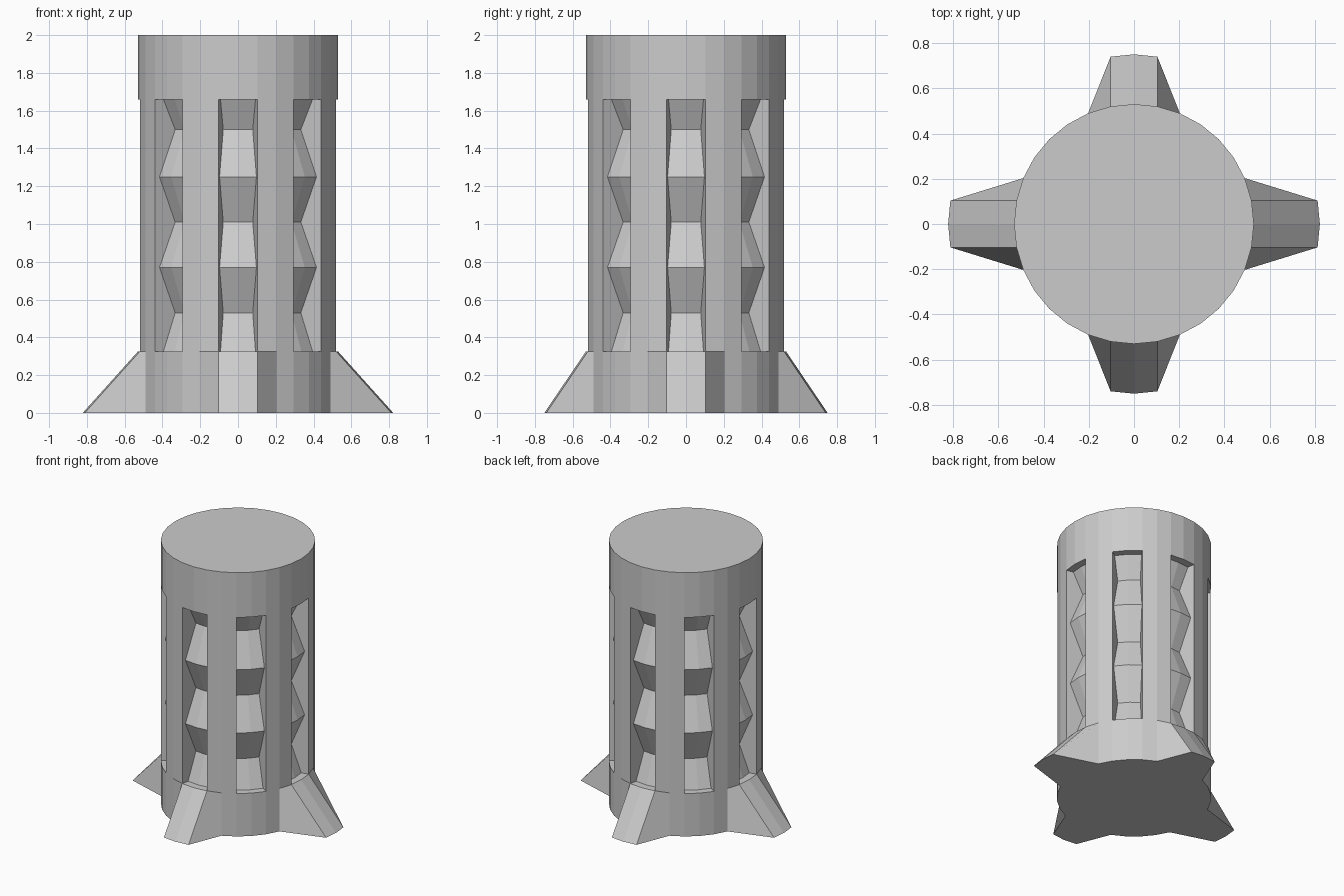
import bpy, bmesh
from math import sin, cos, pi

if "Cube" in bpy.data.objects:
    bpy.data.objects.remove(bpy.data.objects["Cube"])

N = 32                      # sides of the drum
R = 0.53                    # outer radius
Z_BASE, Z_CAP, Z_TOP = 0.325, 1.66, 2.0
# ribbed core seen through the slots: (height, radius)
RIBS = [(Z_BASE, 0.475), (0.53, 0.40), (0.77, 0.50), (1.01, 0.40),
        (1.25, 0.50), (1.50, 0.40), (Z_CAP, 0.475)]

bm = bmesh.new()


def pt(k, r, z, push=(0, 0)):
    a = 2 * pi * k / N
    return (r * cos(a) + push[0], r * sin(a) + push[1], z)


def face(points):
    return bm.faces.new([bm.verts.new(p) for p in points])


def foot(k):
    # bottom ring points; three neighbours on each axis are pulled out as a foot
    for c, d in ((0, (0.292, 0)), (8, (0, 0.22)), (16, (-0.292, 0)), (24, (0, -0.22))):
        if (k - c + 1) % N <= 2:
            return pt(k, R, 0, d)
    return pt(k, R, 0)


def is_slot(k):
    # slots and pillars are two facets wide each, slots centred on every 45 degrees
    return k % 4 in (3, 0)


for k in range(N):
    j = k + 1
    # flared base and top band
    face([foot(k), foot(j), pt(j, R, Z_BASE), pt(k, R, Z_BASE)])
    face([pt(k, R, Z_CAP), pt(j, R, Z_CAP), pt(j, R, Z_TOP), pt(k, R, Z_TOP)])
    if is_slot(k):
        # ribbed core
        for (z0, r0), (z1, r1) in zip(RIBS, RIBS[1:]):
            face([pt(k, r0, z0), pt(j, r0, z0), pt(j, r1, z1), pt(k, r1, z1)])
        # slot sill and slot ceiling
        for z, r in (RIBS[0], RIBS[-1]):
            face([pt(k, R, z), pt(j, R, z), pt(j, r, z), pt(k, r, z)])
    else:
        # pillar face
        face([pt(k, R, Z_BASE), pt(j, R, Z_BASE), pt(j, R, Z_CAP), pt(k, R, Z_CAP)])
    # slot side wall, one quad per rib
    if is_slot(k) != is_slot(k - 1):
        face([pt(k, R, Z_CAP), pt(k, R, Z_BASE)] + [pt(k, r, z) for z, r in RIBS])

# closed bottom and top
face([foot(k) for k in range(N)])
face([pt(k, R, Z_TOP) for k in range(N)])

bmesh.ops.remove_doubles(bm, verts=bm.verts[:], dist=1e-4)
bmesh.ops.recalc_face_normals(bm, faces=bm.faces[:])

mesh = bpy.data.meshes.new("slotted_drum")
bm.to_mesh(mesh)
bm.free()
drum = bpy.data.objects.new("slotted_drum", mesh)
bpy.context.collection.objects.link(drum)
